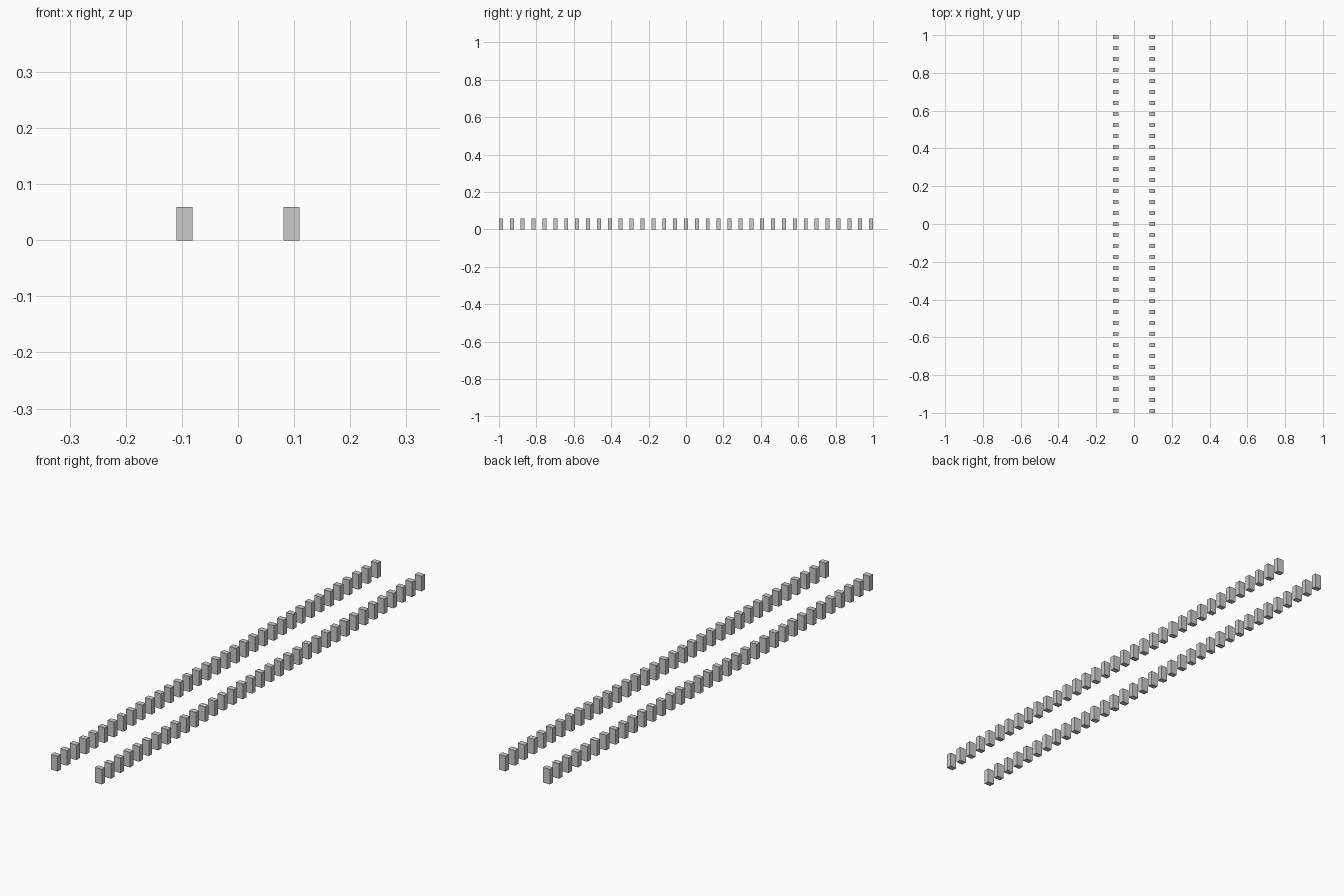
import bpy, bmesh
from mathutils import Matrix, Vector

if "Cube" in bpy.data.objects:
    bpy.data.objects.remove(bpy.data.objects["Cube"])

COUNT = 35                      # blocks per row
SIZE = Vector((0.029, 0.021, 0.059))
ROW_X = 0.0955                  # row centre distance from the middle
END_Y = 1.0 - SIZE.y / 2        # centre of the outermost block


def block_row(name, x):
    """One straight row of evenly spaced upright blocks."""
    bm = bmesh.new()
    for i in range(COUNT):
        y = -END_Y + 2 * END_Y * i / (COUNT - 1)
        place = Matrix.Translation((x, y, SIZE.z / 2)) @ Matrix.Diagonal(SIZE).to_4x4()
        bmesh.ops.create_cube(bm, size=1, matrix=place)
    mesh = bpy.data.meshes.new(name)
    bm.to_mesh(mesh)
    bm.free()
    bpy.context.collection.objects.link(bpy.data.objects.new(name, mesh))


# Two parallel rows of blocks
block_row("left_block_row", -ROW_X)
block_row("right_block_row", ROW_X)
